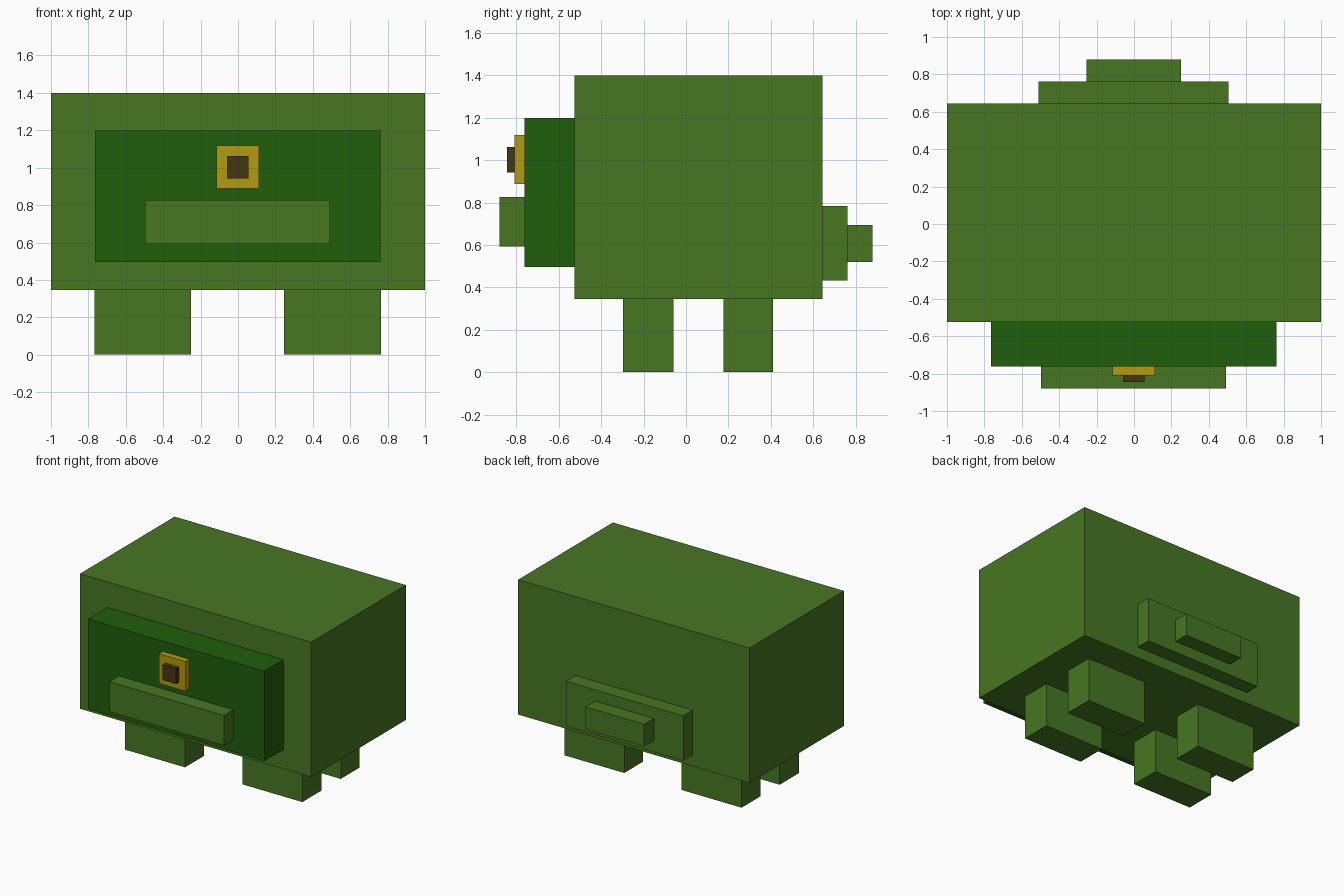
import bpy
from mathutils import Vector

cube = bpy.data.objects.get("Cube")
if cube:
    bpy.data.objects.remove(cube, do_unlink=True)


def material(name, rgb):
    mat = bpy.data.materials.new(name)
    mat.use_nodes = True
    mat.diffuse_color = (*rgb, 1)
    bsdf = next(n for n in mat.node_tree.nodes if n.type == 'BSDF_PRINCIPLED')
    bsdf.inputs["Base Color"].default_value = (*rgb, 1)
    return mat


leaf = material("leaf green", (0.062, 0.184, 0.016))
forest = material("forest green", (0.015, 0.114, 0.0037))
gold = material("gold yellow", (0.448, 0.327, 0.005))
brown = material("dark brown", (0.054, 0.037, 0.007))


def block(name, x, y, z, mat):
    """Box spanning the given (low, high) range on each axis."""
    low, high = (Vector(c) for c in zip(x, y, z))
    bpy.ops.mesh.primitive_cube_add(size=1, location=(low + high) / 2)
    ob = bpy.context.object
    ob.name = ob.data.name = name
    for v in ob.data.vertices:
        v.co *= high - low
    ob.data.materials.append(mat)


# Body and face
block("body", (-1, 1), (-0.525, 0.645), (0.345, 1.4), leaf)
block("face", (-0.765, 0.762), (-0.762, -0.525), (0.497, 1.2), forest)
block("eye", (-0.116, 0.113), (-0.81, -0.762), (0.888, 1.12), gold)
block("pupil", (-0.06, 0.056), (-0.845, -0.81), (0.943, 1.063), brown)
block("snout", (-0.497, 0.493), (-0.88, -0.762), (0.592, 0.827), leaf)

# Stepped tail
block("tail_base", (-0.51, 0.505), (0.645, 0.762), (0.432, 0.783), leaf)
block("tail_tip", (-0.255, 0.252), (0.762, 0.88), (0.52, 0.695), leaf)

# Four legs
for row, y in (("front", (-0.297, -0.06)), ("back", (0.177, 0.41))):
    for side, x in (("right", (-0.768, -0.25)), ("left", (0.247, 0.765))):
        block(f"{row}_{side}_leg", x, y, (0, 0.345), leaf)
